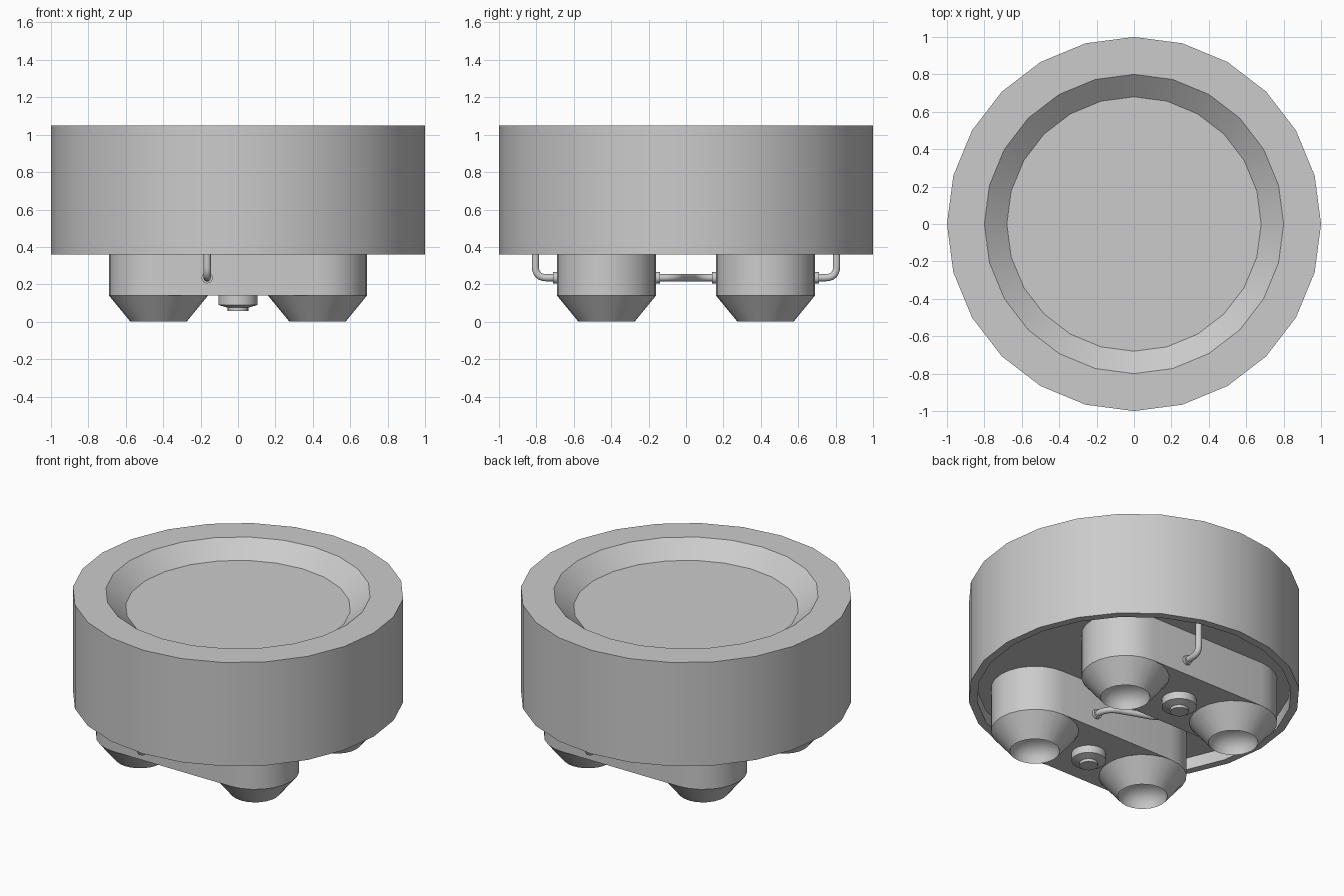
import bpy, bmesh, math
from mathutils import Vector

cube = bpy.data.objects.get("Cube")
if cube:
    bpy.data.objects.remove(cube, do_unlink=True)

grey = bpy.data.materials.new("plain_grey")
grey.use_nodes = True
grey.diffuse_color = (0.6, 0.6, 0.6, 1)
grey.node_tree.nodes["Principled BSDF"].inputs["Base Color"].default_value = (0.6, 0.6, 0.6, 1)


def select_only(obj):
    bpy.ops.object.select_all(action='DESELECT')
    obj.select_set(True)
    bpy.context.view_layer.objects.active = obj


def finish(name, bm, location):
    bmesh.ops.recalc_face_normals(bm, faces=bm.faces)
    mesh = bpy.data.meshes.new(name)
    bm.to_mesh(mesh)
    bm.free()
    mesh.materials.append(grey)
    obj = bpy.data.objects.new(name, mesh)
    obj.location = location
    bpy.context.collection.objects.link(obj)
    select_only(obj)
    bpy.ops.object.shade_smooth_by_angle(angle=math.radians(30))
    return obj


def lathe(name, profile, location=(0, 0, 0), sides=24):
    """Spin a (radius, z) profile around the z axis."""
    bm = bmesh.new()
    verts = [bm.verts.new((r, 0, z)) for r, z in profile]
    edges = [bm.edges.new(pair) for pair in zip(verts, verts[1:])]
    bmesh.ops.spin(bm, geom=verts + edges, cent=(0, 0, 0), axis=(0, 0, 1),
                   angle=math.tau, steps=sides)
    bmesh.ops.remove_doubles(bm, verts=bm.verts, dist=1e-4)
    return finish(name, bm, location)


def pod(name, y, reach=0.425, radius=0.265, low=0.14, high=0.45):
    """Long block with half-round ends."""
    bm = bmesh.new()
    outline = []
    for side in (1, -1):
        for i in range(13):
            a = math.pi * (i / 12 - 0.5)
            outline.append(bm.verts.new((side * (reach + radius * math.cos(a)),
                                         side * radius * math.sin(a), low)))
    base = bm.faces.new(outline)
    ring = bmesh.ops.extrude_face_region(bm, geom=[base])["geom"]
    bmesh.ops.translate(bm, vec=(0, 0, high - low),
                        verts=[v for v in ring if isinstance(v, bmesh.types.BMVert)])
    finish(name, bm, (0, y, 0))


def pipe(name, points, bend=0.06, radius=0.02):
    """Round tube along a path with rounded corners."""
    pts = [Vector(p) for p in points]
    path = [pts[0]]
    for a, b, c in zip(pts, pts[1:], pts[2:]):
        start = b + (a - b).normalized() * bend
        end = b + (c - b).normalized() * bend
        for i in range(7):
            t = i / 6
            path.append(start * (1 - t) ** 2 + b * 2 * t * (1 - t) + end * t * t)
    path.append(pts[-1])
    curve = bpy.data.curves.new(name, 'CURVE')
    curve.dimensions = '3D'
    curve.bevel_depth = radius
    curve.bevel_resolution = 3
    curve.use_fill_caps = True
    spline = curve.splines.new('POLY')
    spline.points.add(len(path) - 1)
    for point, co in zip(spline.points, path):
        point.co = (*co, 1)
    curve.materials.append(grey)
    obj = bpy.data.objects.new(name, curve)
    bpy.context.collection.objects.link(obj)
    select_only(obj)
    bpy.ops.object.convert(target='MESH')
    bpy.ops.object.shade_smooth_by_angle(angle=math.radians(40))


def flange(name, x, y, z=0.235):
    obj = lathe(name, [(0, -0.02), (0.03, -0.02), (0.03, 0.02), (0, 0.02)], (x, y, z), 16)
    obj.rotation_euler.x = math.pi / 2


# Drum with a dished top and a shallow hollow underneath
lathe("drum", [(0, 0.95), (0.68, 0.95), (0.8, 1.05), (1, 1.05),
               (1, 0.36), (0.95, 0.36), (0.95, 0.44), (0, 0.44)])

# Pods, nozzles, drain plugs and outer pipes, repeated front and back
for s, label in ((-1, "front"), (1, "back")):
    pod(label + "_pod", s * 0.425)
    for sx, side in ((1, "left"), (-1, "right")):
        lathe(f"{label}_{side}_nozzle",
              [(0.265, 0.14), (0.15, 0), (0.14, 0.04), (0.115, 0.075), (0.07, 0.1), (0, 0.11)],
              (sx * 0.425, s * 0.425, 0))
    lathe(label + "_plug",
          [(0.105, 0.15), (0.105, 0.09), (0.055, 0.075), (0.055, 0.057), (0, 0.057)],
          (0, s * 0.425, 0))
    x = s * 0.165
    pipe(label + "_pipe", [(x, s * 0.805, 0.45), (x, s * 0.805, 0.235), (x, s * 0.68, 0.235)])
    flange(label + "_outer_flange", x, s * 0.69)
    flange(label + "_inner_flange", -x, s * 0.16)

# Pipe joining the two pods
pipe("link_pipe", [(0.165, -0.17, 0.235), (0.165, -0.06, 0.235),
                   (-0.165, 0.06, 0.235), (-0.165, 0.17, 0.235)], bend=0.08)
